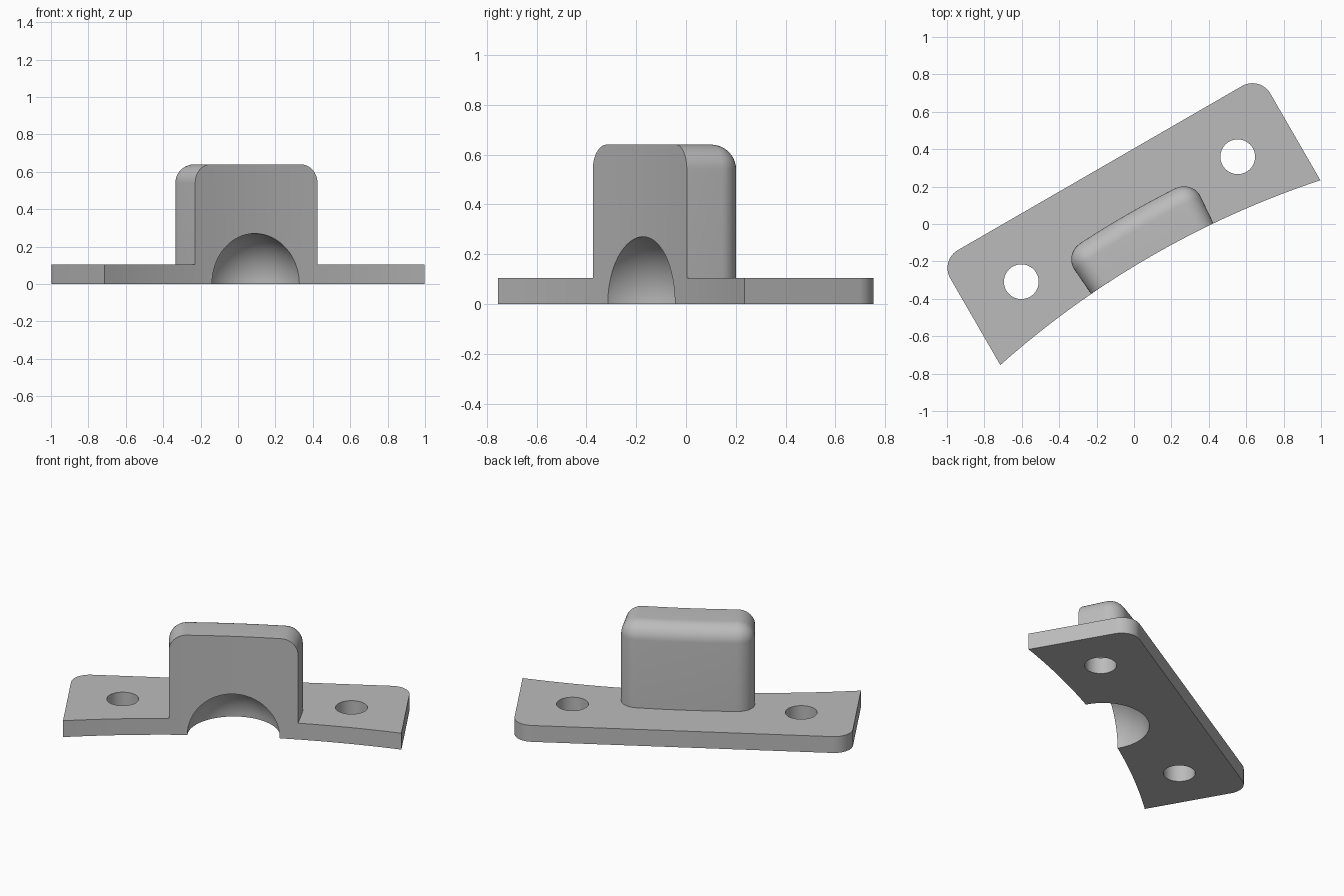
import bpy, bmesh, math
from mathutils import Matrix

if "Cube" in bpy.data.objects:
    bpy.data.objects.remove(bpy.data.objects["Cube"])

R = 4.9            # radius of the curved front face
U0, V0 = -0.008, -0.195   # middle of the front arc, before turning
HALF = 0.378       # half width of the block
STEPS = 6
TURN = Matrix.Rotation(math.radians(30), 4, 'Z')

grey = bpy.data.materials.new("mid_grey")
grey.diffuse_color = (0.5, 0.5, 0.5, 1)
grey.use_nodes = True
grey.node_tree.nodes["Principled BSDF"].inputs["Base Color"].default_value = grey.diffuse_color


def bend(s, t):
    """Wrap arc length s and depth t around the distant arc centre."""
    a = s / R
    return U0 + (R + t) * math.sin(a), V0 - R + (R + t) * math.cos(a)


def make(name, bm):
    bmesh.ops.recalc_face_normals(bm, faces=bm.faces)
    bm.transform(TURN)
    me = bpy.data.meshes.new(name)
    bm.to_mesh(me)
    bm.free()
    me.materials.append(grey)
    ob = bpy.data.objects.new(name, me)
    bpy.context.collection.objects.link(ob)
    return ob


def combine(target, other, op):
    m = target.modifiers.new(op, 'BOOLEAN')
    m.operation, m.solver, m.object = op, 'EXACT', other
    bpy.context.view_layer.objects.active = target
    bpy.ops.object.modifier_apply(modifier=m.name)
    bpy.data.objects.remove(other)


# Base plate: concave front arc, straight ends, rounded back corners
END, BACK, CR = 0.988, 0.35, 0.11
step = HALF / STEPS
s_end = R * math.asin(END / R)
inner = [step * k for k in range(-15, 16)]
outline = [bend(s, 0) for s in [-s_end] + inner + [s_end]]
for side, start in ((1, 0), (-1, 90)):
    for k in range(13):
        a = math.radians(start + 90 * k / 12)
        outline.append((U0 + side * (END - CR) + CR * math.cos(a), BACK - CR + CR * math.sin(a)))
bm = bmesh.new()
face = bm.faces.new([bm.verts.new((x, y, 0)) for x, y in outline])
ext = bmesh.ops.extrude_face_region(bm, geom=[face])
bmesh.ops.translate(bm, vec=(0, 0, 0.105), verts=[v for v in ext["geom"] if isinstance(v, bmesh.types.BMVert)])
plate = make("mounting_bracket", bm)

# Block: box with rounded top, sides and back, sliced and bent to the arc
DEPTH, Z0, Z1 = 0.258, 0.05, 0.64
bm = bmesh.new()
bmesh.ops.create_cube(bm, size=1)
for v in bm.verts:
    v.co = (v.co.x * 2 * HALF, (v.co.y + 0.5) * DEPTH, Z0 + (v.co.z + 0.5) * (Z1 - Z0))
round_edges = []
for e in bm.edges:
    mid = (e.verts[0].co + e.verts[1].co) / 2
    at_side, at_back, at_top = abs(mid.x) > HALF - .01, mid.y > DEPTH - .01, mid.z > Z1 - .01
    if (at_side and at_back) or (at_top and (at_side or at_back)):
        round_edges.append(e)
bmesh.ops.bevel(bm, geom=round_edges, offset=0.1, segments=10, profile=0.5, affect='EDGES')
for k in range(1 - STEPS, STEPS):
    bmesh.ops.bisect_plane(bm, geom=bm.verts[:] + bm.edges[:] + bm.faces[:], dist=1e-5,
                           plane_co=(k * step, 0, 0), plane_no=(1, 0, 0))
for v in bm.verts:
    v.co.x, v.co.y = bend(v.co.x, v.co.y)
combine(plate, make("block", bm), 'UNION')

# Round pocket under the front of the block
bm = bmesh.new()
bmesh.ops.create_uvsphere(bm, u_segments=64, v_segments=32, radius=0.27,
                          matrix=Matrix.Translation((U0, V0, 0)))
combine(plate, make("pocket_cutter", bm), 'DIFFERENCE')

# Two screw holes
for side in (-1, 1):
    bm = bmesh.new()
    bmesh.ops.create_cone(bm, cap_ends=True, segments=48, radius1=0.093, radius2=0.093, depth=1,
                          matrix=Matrix.Translation((U0 + side * 0.668, 0.034, 0)))
    combine(plate, make("hole_cutter", bm), 'DIFFERENCE')

# Smooth curved faces, keep hard edges
bpy.ops.object.select_all(action='DESELECT')
plate.select_set(True)
bpy.context.view_layer.objects.active = plate
bpy.ops.object.shade_smooth_by_angle(angle=math.radians(30))
